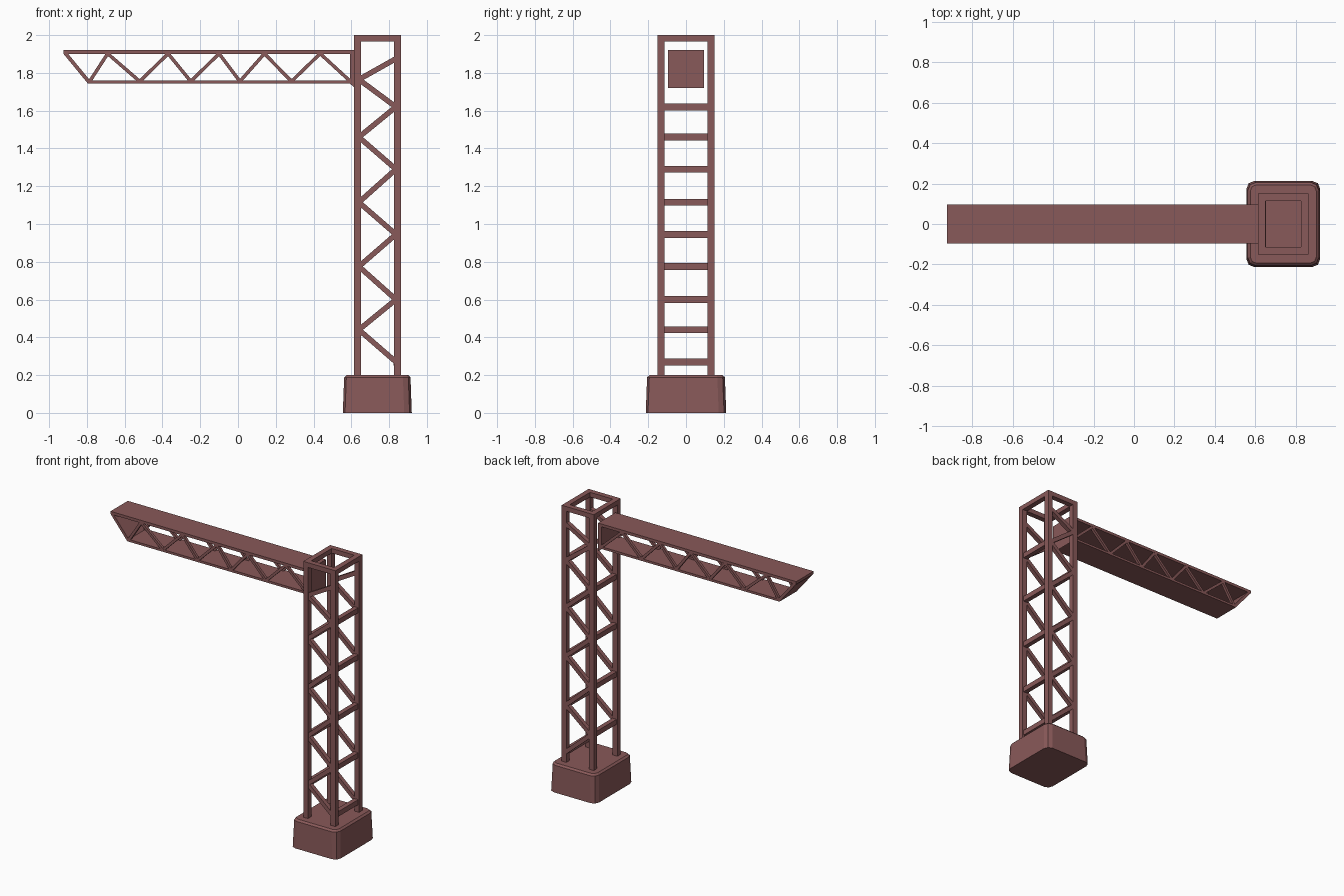
import bpy, bmesh, math
from mathutils import Matrix, Vector

if "Cube" in bpy.data.objects:
    bpy.data.objects.remove(bpy.data.objects["Cube"])

paint = bpy.data.materials.new("brown_red_paint")
paint.diffuse_color = (0.25, 0.1, 0.1, 1)
paint.use_nodes = True
paint.node_tree.nodes["Principled BSDF"].inputs["Base Color"].default_value = paint.diffuse_color


def finish(name, bm):
    bmesh.ops.recalc_face_normals(bm, faces=bm.faces)
    me = bpy.data.meshes.new(name)
    bm.to_mesh(me)
    bm.free()
    ob = bpy.data.objects.new(name, me)
    me.materials.append(paint)
    bpy.context.collection.objects.link(ob)
    return ob


def box(bm, x0, x1, y0, y1, z0, z1):
    m = Matrix.Translation(((x0 + x1) / 2, (y0 + y1) / 2, (z0 + z1) / 2))
    m = m @ Matrix.Diagonal((x1 - x0, y1 - y0, z1 - z0, 1))
    return bmesh.ops.create_cube(bm, size=1, matrix=m)["verts"]


def bar(bm, a, b, y, depth, thick):
    """Bar in the xz plane from a to b, centred at y."""
    d = Vector((b[0] - a[0], 0, b[1] - a[1]))
    m = Matrix.Translation(((a[0] + b[0]) / 2, y, (a[1] + b[1]) / 2))
    m = m @ Matrix.Rotation(-math.atan2(d.z, d.x), 4, 'Y')
    m = m @ Matrix.Diagonal((d.length, depth, thick, 1))
    bmesh.ops.create_cube(bm, size=1, matrix=m)


# Foundation block: tapered, with chamfered corners and top edge
bm = bmesh.new()
verts = box(bm, 0.555, 0.92, -0.213, 0.213, 0, 0.2)
for v in verts:
    if v.co.z > 0.1:
        v.co.x = 0.7375 + (v.co.x - 0.7375) * 0.96
        v.co.y *= 0.965
upright = [e for e in bm.edges if abs(e.verts[0].co.z - e.verts[1].co.z) > 0.1]
bmesh.ops.bevel(bm, geom=upright, offset=0.04, segments=2, profile=0.5, affect='EDGES')
rim = [e for e in bm.edges if all(v.co.z > 0.19 for v in e.verts)]
bmesh.ops.bevel(bm, geom=rim, offset=0.012, segments=1, affect='EDGES')
finish("base_block", bm)

# Tower legs and top frame
X0, X1, Y, T = 0.613, 0.863, 0.15, 0.037
bm = bmesh.new()
for x in (X0, X1 - T):
    for y in (-Y, Y - T):
        box(bm, x, x + T, y, y + T, 0.19, 2.0)
finish("tower_legs", bm)

bm = bmesh.new()
for y in (-Y, Y - T):
    box(bm, X0 + T, X1 - T, y, y + T, 1.967, 2.0)
for x in (X0, X1 - T):
    box(bm, x, x + T, -Y + T, Y - T, 1.967, 2.0)
finish("tower_top_frame", bm)

# Tower zigzag braces and the cross bars at their joints
heights = [0.27, 0.44, 0.60, 0.775, 0.945, 1.115, 1.29, 1.46, 1.62, 1.765, 1.875]
nodes = [(0.836 if i % 2 == 0 else 0.64, z) for i, z in enumerate(heights)]
bm = bmesh.new()
for y in (-0.132, 0.132):
    for a, b in zip(nodes, nodes[1:]):
        bar(bm, a, b, y, 0.03, 0.028)
finish("tower_braces", bm)

bm = bmesh.new()
for x, z in nodes[:-2]:
    xc = 0.84 if x > 0.7 else 0.636
    box(bm, xc - 0.016, xc + 0.016, -0.115, 0.115, z - 0.018, z + 0.018)
finish("tower_cross_bars", bm)

# Jib: full-width plates on top, bottom, slanted tip and tower end
W = 0.096
bm = bmesh.new()
box(bm, -0.925, 0.615, -W, W, 1.9, 1.92)
finish("jib_top_plate", bm)

bm = bmesh.new()
box(bm, -0.795, 0.6, -W, W, 1.744, 1.76)
finish("jib_bottom_plate", bm)

bm = bmesh.new()
outline = [(-0.925, 1.902), (-0.795, 1.744), (-0.775, 1.75), (-0.9, 1.902)]
face = bm.faces.new([bm.verts.new((x, -W, z)) for x, z in outline])
ext = bmesh.ops.extrude_face_region(bm, geom=[face])["geom"]
bmesh.ops.translate(bm, vec=(0, 2 * W, 0), verts=[v for v in ext if isinstance(v, bmesh.types.BMVert)])
finish("jib_tip_plate", bm)

bm = bmesh.new()
for v in box(bm, 0.592, 0.618, -W, W, 1.72, 1.919):
    if v.co.z < 1.8 and v.co.x < 0.6:
        v.co.z = 1.744
finish("jib_tower_plate", bm)

# Jib zigzag lattice on both sides
xs = [-0.785, -0.69, -0.52, -0.37, -0.25, -0.10, 0.01, 0.14, 0.283, 0.435, 0.595]
nodes = [(x, 1.755 if i % 2 == 0 else 1.902) for i, x in enumerate(xs)]
bm = bmesh.new()
for y in (-W + 0.01, W - 0.01):
    for a, b in zip(nodes, nodes[1:]):
        bar(bm, a, b, y, 0.019, 0.018)
finish("jib_lattice", bm)
